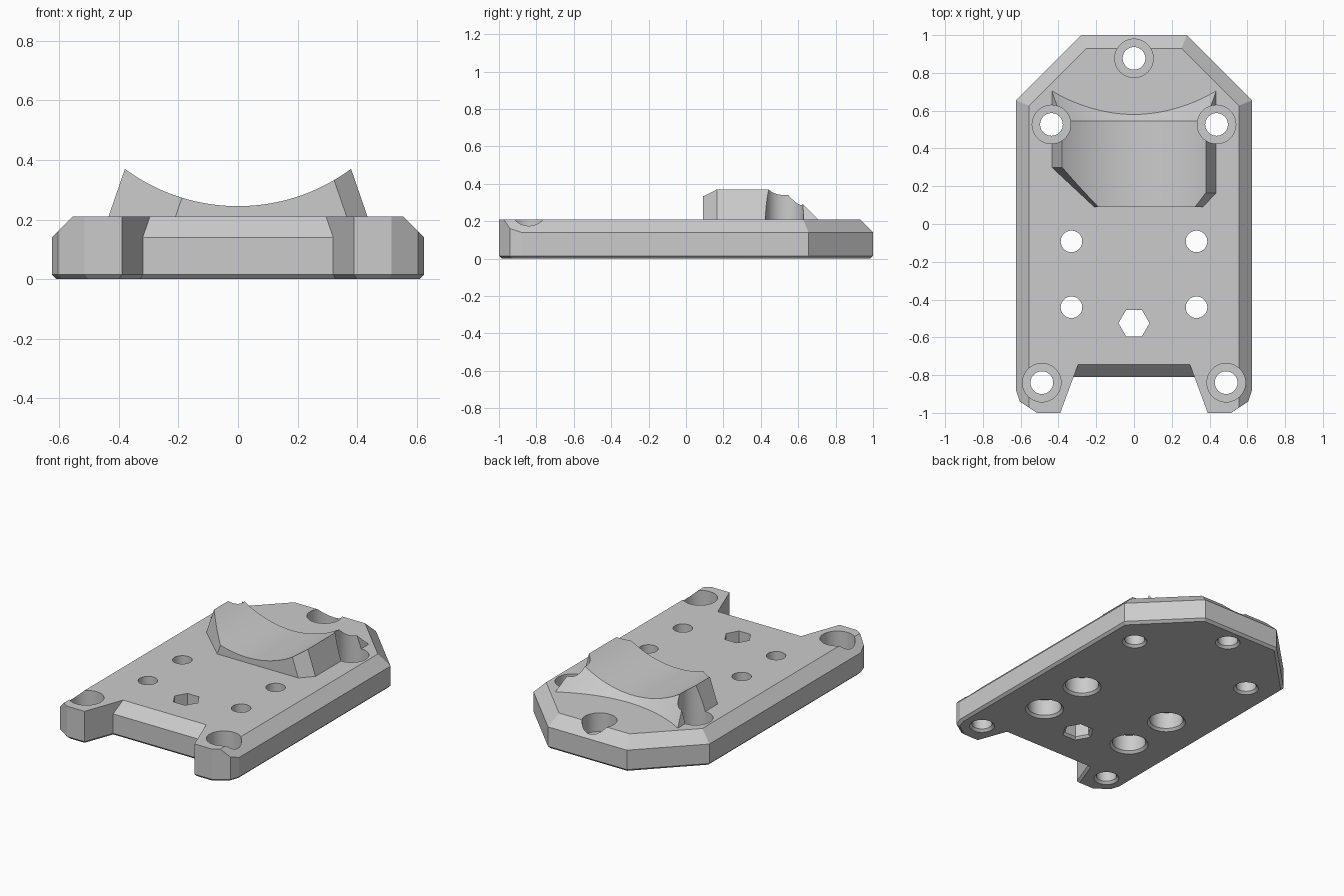
import bpy
import bmesh
import math
from mathutils import Vector

default = bpy.data.objects.get("Cube")
if default:
    bpy.data.objects.remove(default, do_unlink=True)

grey = bpy.data.materials.new("plain_grey")
grey.use_nodes = True
grey.diffuse_color = (0.6, 0.6, 0.6, 1)
grey.node_tree.nodes["Principled BSDF"].inputs["Base Color"].default_value = (0.6, 0.6, 0.6, 1)

TOP = 0.21      # plate thickness
EDGE = 0.14     # height where the top bevel starts


def loft(name, rings, planes=()):
    """Closed solid through matching rings of points, trimmed by (point, normal) planes."""
    bm = bmesh.new()
    rows = [[bm.verts.new(p) for p in ring] for ring in rings]
    n = len(rows[0])
    for a, b in zip(rows, rows[1:]):
        for i in range(n):
            j = (i + 1) % n
            bm.faces.new((a[i], a[j], b[j], b[i]))
    bm.faces.new(rows[0][::-1])
    bm.faces.new(rows[-1])
    for point, normal in planes:
        geom = bm.verts[:] + bm.edges[:] + bm.faces[:]
        cut = bmesh.ops.bisect_plane(bm, geom=geom, plane_co=point, plane_no=normal,
                                     clear_outer=True, dist=1e-6)["geom_cut"]
        edges = [e for e in cut if isinstance(e, bmesh.types.BMEdge)]
        bmesh.ops.holes_fill(bm, edges=edges, sides=0)
    bmesh.ops.recalc_face_normals(bm, faces=bm.faces[:])
    mesh = bpy.data.meshes.new(name)
    bm.to_mesh(mesh)
    bm.free()
    mesh.materials.append(grey)
    ob = bpy.data.objects.new(name, mesh)
    bpy.context.collection.objects.link(ob)
    return ob


def combine(target, other, operation):
    mod = target.modifiers.new(other.name, "BOOLEAN")
    mod.operation, mod.solver, mod.object = operation, "EXACT", other
    other.hide_render = True
    bpy.context.view_layer.objects.active = target
    bpy.ops.object.modifier_apply(modifier=mod.name)
    bpy.data.objects.remove(other, do_unlink=True)


def bore(name, x, y, steps, sides=48):
    """Stepped round or hexagonal cutter from (height, radius) steps."""
    turn = [2 * math.pi * i / sides for i in range(sides)]
    return loft(name, [[(x + r * math.cos(a), y + r * math.sin(a), z) for a in turn]
                       for z, r in steps])


# Base plate: mirrored outline, small bottom bevel, wide bevel on sides and back
half = [(0.28, 1), (0.625, 0.655), (0.625, -0.88), (0.605, -0.94), (0.515, -1)]
outline = half + [(-x, y) for x, y in reversed(half)]
bevels = [((0, 1, EDGE), (0, 1, 1))]
for s in (-1, 1):
    bevels.append(((s * 0.625, 0, EDGE), (s, 0, 1)))
    bevels.append(((s * 0.28, 1, EDGE), (s, 1, math.sqrt(2))))
plate = loft("base_plate",
             [[(x * 0.976, y * 0.985, 0) for x, y in outline]]
             + [[(x, y, z) for x, y in outline] for z in (0.015, TOP)], bevels)

# Cradle: concave top, leaning sides, sloped back, two uneven front corners
SINK, FRONT, BACK = 0.15, 0.09, 0.545
RADIUS, CENTRE = 0.64, 0.885
lean = 0.055 / 0.16
sections = []
for i in range(41):
    t = i / 20 - 1
    top_x = 0.38 * t
    low_x = (0.435 + lean * (TOP - SINK)) * t
    z = CENTRE - math.sqrt(RADIUS ** 2 - top_x ** 2)
    sections.append([(low_x, FRONT, SINK), (low_x, BACK + z - SINK, SINK),
                     (top_x, BACK, z), (top_x, FRONT, z)])
corners = []
for s, side_y, front_x in ((-1, 0.3, 0.21), (1, 0.165, 0.365)):
    a = Vector((s * 0.435, side_y, TOP))
    along = Vector((s * front_x, FRONT, TOP)) - a
    normal = along.cross(Vector((-s * lean, 0, 1)))
    corners.append((a, normal if normal.y < 0 else -normal))
combine(plate, loft("cradle", sections, corners), "UNION")


# Front notch with bevelled upper and lower edges
def notch_ring(y, z, grow=0):
    def wide(v):
        return 0.32 - (v + 0.81) * 0.37 + grow
    return [(-wide(-1.1), -1.1, z), (wide(-1.1), -1.1, z), (wide(y), y, z), (-wide(y), y, z)]


combine(plate, loft("notch_cutter", [
    notch_ring(-0.785, -0.01, 0.025), notch_ring(-0.81, 0.015),
    notch_ring(-0.81, EDGE), notch_ring(-0.735, TOP + 0.01)]), "DIFFERENCE")

# Counterbored screw holes around the edge
screw = [(-0.01, 0.085), (0.015, 0.06), (0.09, 0.06), (0.09, 0.102), (0.5, 0.102)]
for x, y in ((0, 0.877), (-0.437, 0.527), (0.437, 0.527), (-0.488, -0.84), (0.488, -0.84)):
    combine(plate, bore("screw_cutter", x, y, screw), "DIFFERENCE")

# Middle holes, widened from underneath
middle = [(-0.01, 0.125), (0.015, 0.1), (0.12, 0.1), (0.12, 0.057), (0.3, 0.057)]
for x in (-0.331, 0.331):
    for y in (-0.092, -0.441):
        combine(plate, bore("middle_cutter", x, y, middle), "DIFFERENCE")

# Hexagonal hole
hexagon = [(-0.01, 0.107), (0.015, 0.082), (0.3, 0.082)]
combine(plate, bore("hex_cutter", 0, -0.525, hexagon, 6), "DIFFERENCE")

# Smooth the curved walls, keep every other edge sharp
plate.name = "mounting_plate"
bpy.ops.object.select_all(action="DESELECT")
plate.select_set(True)
bpy.context.view_layer.objects.active = plate
bpy.ops.object.shade_smooth_by_angle(angle=math.radians(15))
